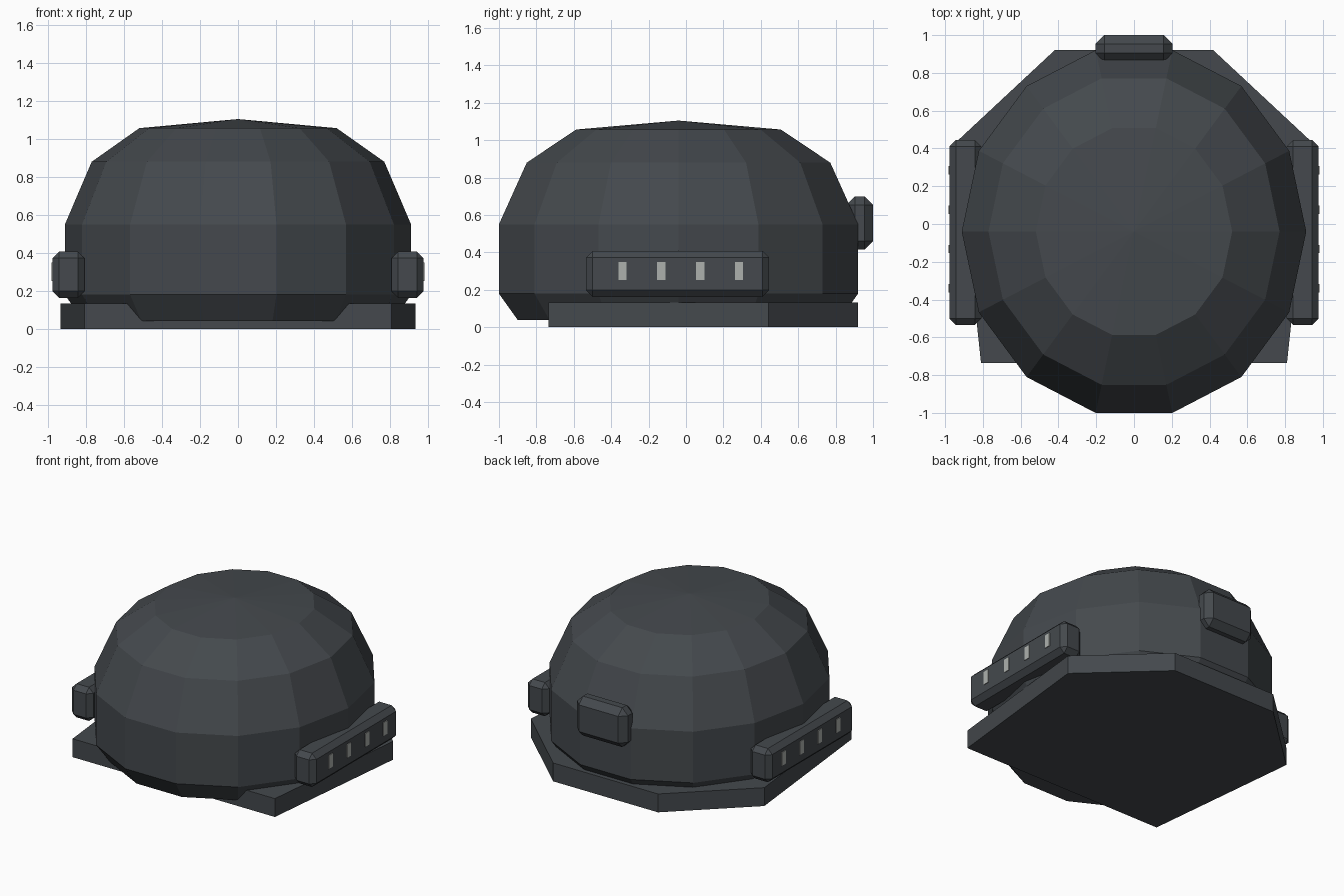
import bpy, bmesh
from math import cos, sin, tau

old = bpy.data.objects.get("Cube")
if old:
    bpy.data.objects.remove(old, do_unlink=True)


def material(name, rgb):
    m = bpy.data.materials.new(name)
    m.use_nodes = True
    m.diffuse_color = (*rgb, 1)
    m.node_tree.nodes["Principled BSDF"].inputs["Base Color"].default_value = (*rgb, 1)
    return m


dark = material("dark slate", (0.058, 0.066, 0.074))
pale = material("pale grey", (0.42, 0.44, 0.42))


def finish(name, bm, mat):
    bmesh.ops.recalc_face_normals(bm, faces=bm.faces[:])
    mesh = bpy.data.meshes.new(name)
    bm.to_mesh(mesh)
    bm.free()
    mesh.materials.append(mat)
    obj = bpy.data.objects.new(name, mesh)
    bpy.context.collection.objects.link(obj)
    return obj


def box(name, low, high, mat, bevel=0):
    bm = bmesh.new()
    bmesh.ops.create_cube(bm, size=1)
    for v in bm.verts:
        v.co = [(a + b) / 2 + c * (b - a) for a, b, c in zip(low, high, v.co)]
    if bevel:
        bmesh.ops.bevel(bm, geom=bm.edges[:], offset=bevel, segments=1,
                        affect='EDGES', profile=0.5)
    return finish(name, bm, mat)


# Faceted dome: scaled rings closed by a low apex and a flat underside
SIDES, RX, RY, CY = 14, 0.912, 0.985, -0.04
bm = bmesh.new()
rings = []
for scale, z in [(0.896, 0.04), (1, 0.18), (1, 0.55), (0.845, 0.88), (0.57, 1.057)]:
    rings.append([bm.verts.new((RX * scale * cos(tau * i / SIDES),
                                CY + RY * scale * sin(tau * i / SIDES), z))
                  for i in range(SIDES)])
apex = bm.verts.new((0, CY, 1.105))
bm.faces.new(rings[0])
for i in range(SIDES):
    j = (i + 1) % SIDES
    for lower, upper in zip(rings, rings[1:]):
        bm.faces.new((lower[i], lower[j], upper[j], upper[i]))
    bm.faces.new((rings[-1][i], rings[-1][j], apex))
finish("dome", bm, dark)

# Six-sided base plate
half = [(0.81, -0.735), (0.935, 0.44), (0.42, 0.92)]
outline = half + [(-x, y) for x, y in reversed(half)]
bm = bmesh.new()
bottom = bm.faces.new([bm.verts.new((x, y, 0)) for x, y in outline])
top = bmesh.ops.extrude_face_region(bm, geom=[bottom])
for item in top["geom"]:
    if isinstance(item, bmesh.types.BMVert):
        item.co.z = 0.133
if not any(f.normal.z < 0 or all(v.co.z == 0 for v in f.verts) for f in bm.faces):
    bm.faces.new([v for v in bm.verts if v.co.z == 0])
finish("base_plate", bm, dark)

# Chamfered side pods with four small lamps each
for side, label in ((1, "left"), (-1, "right")):
    xs = sorted((side * 0.808, side * 0.978))
    box(label + "_pod", (xs[0], -0.535, 0.163), (xs[1], 0.445, 0.407), dark, 0.035)
    lamp_x = sorted((side * 0.976, side * 0.983))
    for n in range(4):
        y = -0.34 + n * 0.208
        box(f"{label}_lamp_{n + 1}", (lamp_x[0], y - 0.022, 0.252),
            (lamp_x[1], y + 0.022, 0.348), pale)

# Chamfered box on the back
box("back_box", (-0.203, 0.858, 0.415), (0.203, 1.0, 0.70), dark, 0.046)
